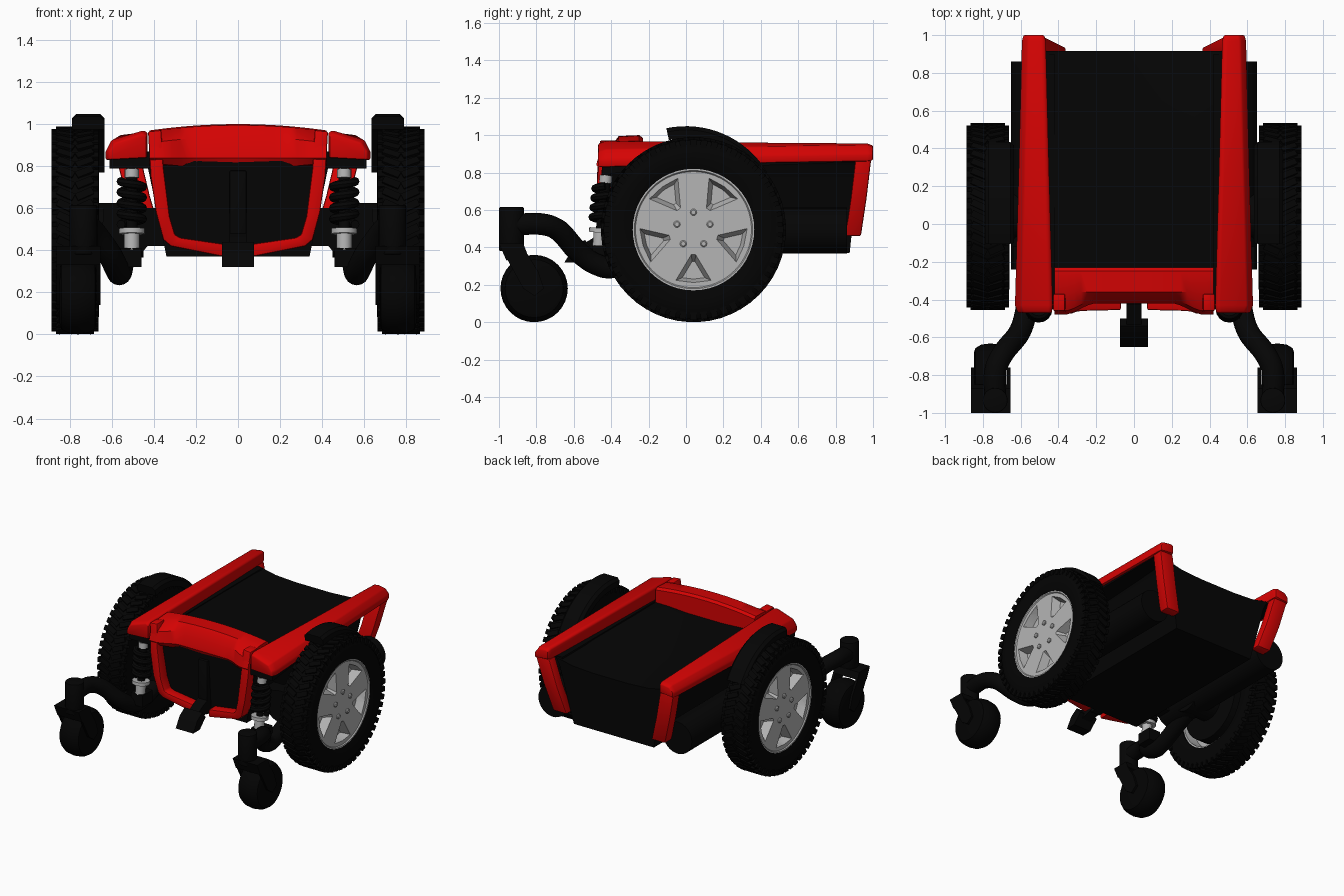
import bpy, bmesh, math
from mathutils import Vector, Matrix

if "Cube" in bpy.data.objects:
    bpy.data.objects.remove(bpy.data.objects["Cube"])


def material(name, rgb):
    m = bpy.data.materials.new(name)
    m.diffuse_color = (*rgb, 1)
    m.use_nodes = True
    m.node_tree.nodes["Principled BSDF"].inputs["Base Color"].default_value = m.diffuse_color
    return m


RED = material("red paint", (0.66, 0.001, 0.001))
BLACK = material("black plastic", (0.0015, 0.0015, 0.0015))
RUBBER = material("tyre rubber", (0.001, 0.001, 0.001))
SILVER = material("silver metal", (0.46, 0.46, 0.46))


def finish(name, bm, mat, mirror=True, bevel=0, angle=35):
    bmesh.ops.remove_doubles(bm, verts=bm.verts, dist=1e-5)
    bmesh.ops.recalc_face_normals(bm, faces=bm.faces)
    if bevel:
        sharp = [e for e in bm.edges if e.calc_face_angle(0) > math.radians(30)]
        bmesh.ops.bevel(bm, geom=sharp, offset=bevel, segments=2, profile=0.5,
                        affect='EDGES', clamp_overlap=True)
    me = bpy.data.meshes.new(name)
    bm.to_mesh(me)
    bm.free()
    me.materials.append(mat)
    for p in me.polygons:
        p.use_smooth = True
    me.set_sharp_from_angle(angle=math.radians(angle))
    ob = bpy.data.objects.new(name, me)
    bpy.context.collection.objects.link(ob)
    if mirror:
        ob.modifiers.new("mirror", 'MIRROR')
    return ob


def add_loft(bm, rings, caps=True, closed=False):
    vs = [[bm.verts.new(p) for p in r] for r in rings]
    n = len(vs[0])
    pairs = list(zip(vs, vs[1:])) + ([(vs[-1], vs[0])] if closed else [])
    for a, b in pairs:
        for i in range(n):
            bm.faces.new((a[i], a[(i + 1) % n], b[(i + 1) % n], b[i]))
    if caps and not closed:
        bm.faces.new(vs[0])
        bm.faces.new(vs[-1][::-1])


def loft(name, rings, mat, **kw):
    bm = bmesh.new()
    add_loft(bm, rings)
    return finish(name, bm, mat, **kw)


def prism(name, yz, x0, x1, mat, **kw):
    return loft(name, [[(x, y, z) for y, z in yz] for x in (x0, x1)], mat, **kw)


def lathe(name, prof, cy, cz, mat, segs=48, arc=None, **kw):
    """Revolve (x, radius) points about a sideways axle."""
    a0, a1 = arc or (0, 360)
    rings = []
    for i in range(segs + (1 if arc else 0)):
        a = math.radians(a0 + (a1 - a0) * i / segs)
        rings.append([(x, cy + r * math.cos(a), cz + r * math.sin(a)) for x, r in prof])
    bm = bmesh.new()
    add_loft(bm, rings, closed=arc is None)
    bmesh.ops.dissolve_degenerate(bm, dist=1e-5, edges=bm.edges)
    return finish(name, bm, mat, **kw)


def sweep(name, pts, r, mat, sides=16, **kw):
    """Round tube along a path."""
    pts = [Vector(p) for p in pts]
    rings = []
    for i, p in enumerate(pts):
        t = (pts[min(i + 1, len(pts) - 1)] - pts[max(i - 1, 0)]).normalized()
        u = t.cross(Vector((0, 0, 1)) if abs(t.z) < 0.9 else Vector((0, 1, 0))).normalized()
        w = t.cross(u)
        rings.append([p + r * (u * math.cos(k * math.tau / sides) + w * math.sin(k * math.tau / sides))
                      for k in range(sides)])
    return loft(name, rings, mat, **kw)


def smooth_path(ctrl, n=6):
    c = [Vector(p) for p in ctrl]
    c = [2 * c[0] - c[1]] + c + [2 * c[-1] - c[-2]]
    out = []
    for a, b, d, e in zip(c, c[1:], c[2:], c[3:]):
        for k in range(n):
            t = k / n
            out.append(0.5 * (2 * b + (d - a) * t + (2 * a - 5 * b + 4 * d - e) * t * t
                              + (3 * b - a - 3 * d + e) * t ** 3))
    return out + [c[-2]]


# Body tub, lofted along its length with a sagging top
def tub(y, yb, top, mid):
    """Section outline; the lower edge sits at yb, the upper at y."""
    ym = (y + yb) / 2
    return [(-.34, yb, .37), (.34, yb, .37), (.38, ym, .56), (.43, y, .80), (.465, y, top),
            (.32, y, mid + .01), (.15, y, mid), (-.15, y, mid), (-.32, y, mid + .01),
            (-.465, y, top), (-.43, y, .80), (-.38, ym, .56)]


loft("body", [tub(-.41, -.38, .86, .85), tub(-.2, -.2, .86, .85), tub(.5, .5, .865, .845),
              tub(.915, .875, .865, .825)], BLACK, mirror=False)
prism("front_panel_ridge", [(-.36, .37), (-.43, .37), (-.43, .78), (-.36, .78)], -.04, .04,
      BLACK, mirror=False, bevel=.008)


# Side rails with sloped outer shoulder, and dark skirt under them
def rail(y, xi, xo, zb, zt, drop):
    return [(xi, y, zb), (xo, y, zb - .01), (xo, y, zb + .03), (xo - .03, y, zt - drop),
            (xi + .02, y, zt), (xi, y, zt - .01)]


loft("side_rail", [rail(-.47, .435, .615, .84, .955, .045), rail(-.43, .43, .63, .84, .97, .045),
                   rail(.3, .45, .61, .86, .962, .025), rail(.97, .467, .593, .87, .957, .01),
                   rail(1.0, .475, .585, .875, .945, .01)], RED, bevel=.008)
loft("rail_skirt", [[(.42, y, z), (xo, y, z), (xo, y, .87), (.42, y, .87)]
                    for y, xo, z in ((-.45, .61, .79), (-.1, .60, .82), (.9, .57, .855))], BLACK)

# Rear corner strips
loft("rear_strip", [[(x, y, z), (x + .115, y - .01, z), (x + .115, y + .075, z), (x, y + .075, z)]
                    for x, y, z in ((.36, .86, .46), (.42, .89, .66), (.47, .915, .87))], RED, bevel=.01)


# Arched front bar, its face curving forward at both ends
def bar(x):
    t = abs(x) / .42
    s = min(max((abs(x) - .2) / .17, 0), 1)
    yf = -.39 - .06 * s * s * (3 - 2 * s)
    zt = 1.0 - .03 * t * t
    return [(x, -.23, .84), (x, -.23, zt - .015), (x, -.25, zt), (x, -.36, zt - .005),
            (x, yf - .01, zt - .06), (x, yf - .03, .84), (x, yf, .775 + .04 * t), (x, -.36, .80)]


loft("front_bar", [bar(.42 * k / 12) for k in range(-12, 13)], RED, mirror=False)

# Front frame: side posts turning into the lower lip
outer = [(.428, .965), (.415, .75), (.39, .58), (.355, .45), (.32, .42), (.07, .37)]
inner = [(.365, .972), (.355, .80), (.325, .56), (.30, .475), (.275, .46), (.07, .43)]
front = [-.46, -.475, -.475, -.465, -.46, -.455]
loft("front_frame", [[(a, y, b), (a, -.37, b), (c, -.37, d), (c, y, d)]
                     for (a, b), (c, d), y in zip(outer, inner, front)], RED, bevel=.008)

# Centre hitch
prism("hitch_block", [(-.65, .32), (-.57, .32), (-.50, .39), (-.54, .44), (-.60, .40)], -.075, .075,
      BLACK, mirror=False)
prism("hitch_stem", [(-.58, .35), (-.38, .40), (-.38, .50), (-.48, .46), (-.58, .40)], -.04, .04,
      BLACK, mirror=False)

# Motors and axles
sweep("motor", [(.53, -.24, .49), (.53, .86, .49)], .122, BLACK, sides=32)
lathe("axle", [(.45, 0), (.45, .13), (.66, .13), (.67, .27), (.76, .27), (.76, 0)], .04, .495, BLACK)
prism("cross_beam", [(-.24, .42), (-.12, .42), (-.12, .60), (-.24, .60)], -.64, .64, BLACK, mirror=False)

# Drive wheels
WY, WZ = .04, .495
lathe("drive_tyre", [(.68, .325), (.66, .38), (.665, .45), (.69, .479), (.775, .486), (.86, .479),
                     (.882, .45), (.888, .38), (.87, .325)], WY, WZ, RUBBER)
bm = bmesh.new()
for i in range(52):
    spin = Matrix.Translation((.775, WY, WZ)) @ Matrix.Rotation(i * math.tau / 52, 4, 'X')
    for s in (-1, 1):
        for dx, r, sx, sz, yaw in ((.045, .482, .085, .024, 25), (.095, .462, .034, .04, 0)):
            bmesh.ops.create_cube(bm, size=1, matrix=spin @ Matrix.Translation((s * dx, 0, r))
                                  @ Matrix.Rotation(math.radians(s * yaw), 4, 'Z')
                                  @ Matrix.Diagonal((sx, .036, sz, 1)))
finish("tyre_tread", bm, RUBBER)

# Hub with five tapered triangular pockets
hub = lathe("wheel_hub", [(.860, 0), (.860, .31), (.868, .316), (.868, .328), (.69, .328), (.69, .312),
                          (.775, .305), (.775, 0)], WY, WZ, SILVER, segs=64, mirror=False)
bm = bmesh.new()
for i in range(5):
    a = math.radians(-90 + 72 * i)
    rings = []
    for x, k in ((.88, 1.1), (.80, .62)):
        tri = [(.232 + (r - .232) * k, w * k)
               for r, w in ((.132, .012), (.272, .096), (.284, 0), (.272, -.096), (.132, -.012))]
        rings.append([(x, WY + r * math.cos(a) - w * math.sin(a), WZ + r * math.sin(a) + w * math.cos(a))
                      for r, w in tri])
    add_loft(bm, rings)
cutter = finish("pocket_cutter", bm, SILVER, mirror=False)
cutter.hide_render = True
cut = hub.modifiers.new("pockets", 'BOOLEAN')
cut.object, cut.solver = cutter, 'EXACT'
cut_mesh = bpy.data.meshes.new_from_object(hub.evaluated_get(bpy.context.evaluated_depsgraph_get()))
hub.modifiers.clear()
hub.data = cut_mesh
cut_mesh.set_sharp_from_angle(angle=math.radians(25))
hub.modifiers.new("mirror", 'MIRROR')
bpy.data.objects.remove(cutter)
for i in range(5):
    a = math.radians(90 + 72 * i)
    lathe("hub_bolt", [(.84, 0), (.84, .018), (.868, .018), (.873, .012), (.873, 0)],
          WY + .093 * math.cos(a), WZ + .093 * math.sin(a), SILVER, segs=10)

# Fenders
lathe("fender", [(.635, .44), (.635, .485), (.655, .505), (.77, .505), (.79, .485), (.79, .44)],
      0, .543, BLACK, segs=16, arc=(102, 31))

# Caster wheels, forks and stems
lathe("caster_wheel", [(.675, 0), (.675, .13), (.68, .155), (.71, .173), (.76, .18), (.81, .173),
                       (.84, .155), (.848, .13), (.848, 0)], -.812, .18, RUBBER, segs=32)
for x in (.655, .845):
    prism("fork_plate", [(-.98, .38), (-.87, .40), (-.79, .27), (-.76, .18), (-.81, .14), (-.87, .18)],
          x, x + .018, BLACK)
prism("fork_crown", [(-1.0, .42), (-.87, .42), (-.85, .37), (-.96, .33)], .655, .863, BLACK)
sweep("caster_stem", [(.735, -.933, .38), (.735, -.933, .615)], .066, BLACK, sides=24, bevel=.006)
sweep("swing_arm", smooth_path([(.735, -.93, .52), (.735, -.78, .525), (.69, -.68, .49), (.61, -.58, .38),
                                (.575, -.48, .31), (.56, -.36, .30), (.54, -.05, .42)]), .058, BLACK)

# Shock absorbers
low, high = Vector((.505, -.465, .40)), Vector((.505, -.425, .81))
prism("shock_mount", [(-.50, .32), (-.38, .32), (-.38, .41), (-.50, .41)], .46, .56, BLACK)
sweep("shock_cup", [low, low.lerp(high, .20)], .036, SILVER, sides=24)
sweep("shock_seat", [low.lerp(high, .19), low.lerp(high, .25)], .062, SILVER, sides=24)
sweep("shock_rod", [low, high], .026, BLACK)
sweep("shock_top_collar", [low.lerp(high, .84), low.lerp(high, .94)], .034, SILVER)
coil = []
for i in range(4 * 16 + 1):
    a = i * math.tau / 16
    coil.append(low.lerp(high, .30 + .50 * i / 64) + Vector((.052 * math.cos(a), .052 * math.sin(a), 0)))
sweep("shock_spring", coil, .021, BLACK, sides=8)
